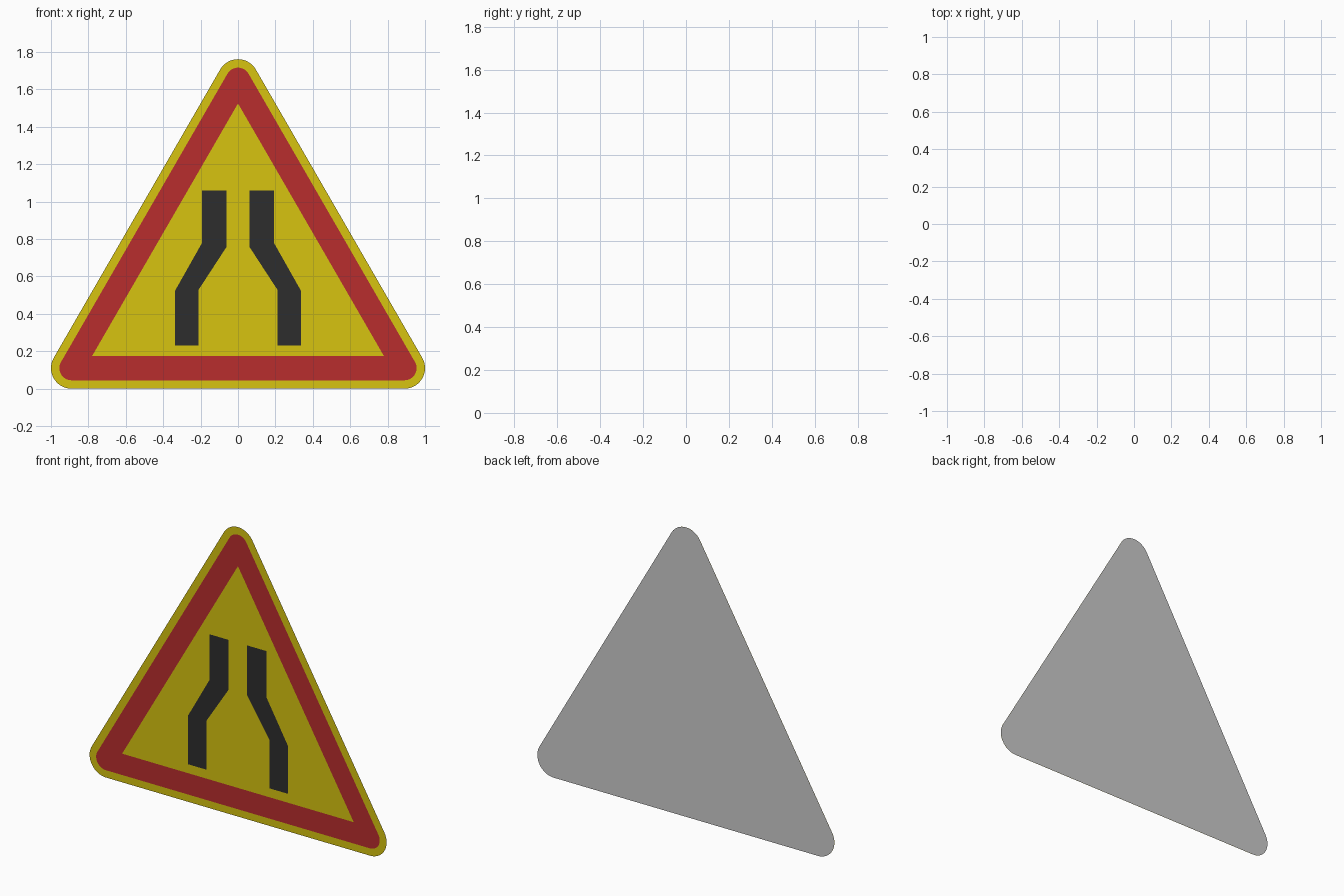
import bpy, bmesh, math

if "Cube" in bpy.data.objects:
    bpy.data.objects.remove(bpy.data.objects["Cube"])

STEP = 0.0012  # spacing between the foil layers


def material(name, rgb):
    m = bpy.data.materials.new(name)
    m.diffuse_color = (*rgb, 1)
    m.use_nodes = True
    m.node_tree.nodes["Principled BSDF"].inputs["Base Color"].default_value = m.diffuse_color
    return m


def rounded_triangle(radius, steps=16):
    centres = [((0.89, 0.11), -90), ((0, 0.11 + 1.78 * math.sin(math.pi / 3)), 30), ((-0.89, 0.11), 150)]
    pts = []
    for (cx, cz), start in centres:
        for i in range(steps + 1):
            a = math.radians(start + 120 * i / steps)
            pts.append((cx + radius * math.cos(a), cz + radius * math.sin(a)))
    return pts


def sheet(name, loops, y, mat=None, facing=-1):
    """Flat sheet in the xz plane; a second loop cuts a hole."""
    bm = bmesh.new()
    edges = []
    for pts in loops:
        vs = [bm.verts.new((x, y, z)) for x, z in pts]
        edges += [bm.edges.new((a, b)) for a, b in zip(vs, vs[1:] + vs[:1])]
    bmesh.ops.triangle_fill(bm, edges=edges, use_beauty=True, use_dissolve=False)
    bm.normal_update()
    for f in bm.faces:
        if f.normal.y * facing < 0:
            f.normal_flip()
    me = bpy.data.meshes.new(name)
    bm.to_mesh(me)
    bm.free()
    ob = bpy.data.objects.new(name, me)
    bpy.context.collection.objects.link(ob)
    if mat:
        me.materials.append(mat)
    return ob


yellow = material("yellow", (0.68, 0.55, 0.005))
red = material("red", (0.48, 0.027, 0.027))
black = material("black", (0.026, 0.026, 0.026))

# Grey back and yellow front of the plate
plate = rounded_triangle(0.11)
sheet("sign_back", [plate], 1.5 * STEP, facing=1)
sheet("sign_face", [plate], 0.5 * STEP, yellow)

# Red warning border with a sharp triangular opening
opening = [(-0.78, 0.175), (0.78, 0.175), (0, 1.525)]
sheet("red_border", [rounded_triangle(0.065), opening], -0.5 * STEP, red)

# Narrowing road symbol, mirrored left and right
lane = [(0.062, 1.06), (0.062, 0.757), (0.212, 0.527), (0.212, 0.23),
        (0.337, 0.23), (0.337, 0.523), (0.192, 0.78), (0.192, 1.06)]
for side, s in (("left", -1), ("right", 1)):
    sheet(f"road_edge_{side}", [[(s * x, z) for x, z in lane]], -1.5 * STEP, black)
